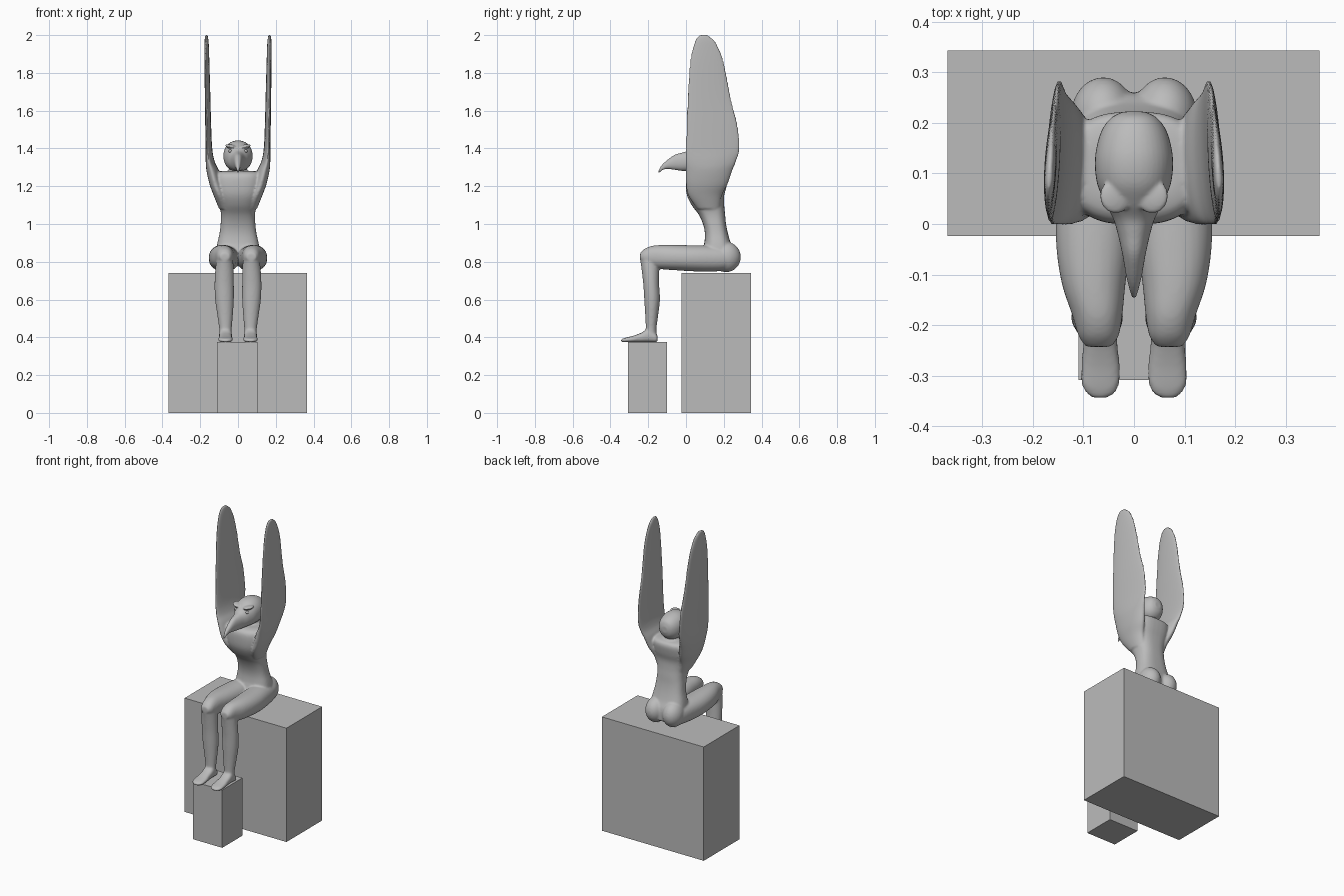
import bpy, bmesh, math
from mathutils import Vector, Matrix

stone = bpy.data.materials.new("grey stone")
stone.diffuse_color = (0.5, 0.5, 0.5, 1)


def spread(rows, n=5):
    """Catmull-Rom interpolation between section rows."""
    out = []
    for i in range(len(rows) - 1):
        a, b, c, d = (rows[max(0, min(len(rows) - 1, i + k))] for k in (-1, 0, 1, 2))
        for s in range(n):
            t = s / n
            out.append([0.5 * (2 * q + (r - p) * t + (2 * p - 5 * q + 4 * r - u) * t * t
                               + (3 * q - p - 3 * r + u) * t ** 3)
                        for p, q, r, u in zip(a, b, c, d)])
    return out + [list(rows[-1])]


def loft(bm, rows, axis="z", power=2.0, side=1, shear=0.0, sides=40):
    """Rows are (position, x0, x1, v0, v1): rounded sections along z or y."""
    rings = []
    for p, x0, x1, v0, v1 in spread(rows):
        ring = []
        for k in range(sides):
            a = 2 * math.pi * k / sides
            c, s = math.cos(a), math.sin(a)
            u = math.copysign(abs(c) ** (2 / power), c)
            w = math.copysign(abs(s) ** (2 / power), s)
            x = (x0 + x1) / 2 + u * (x1 - x0) / 2 + shear * w * (v1 - v0) / 2
            v = (v0 + v1) / 2 + w * (v1 - v0) / 2
            ring.append(bm.verts.new((side * x, v, p) if axis == "z" else (side * x, p, v)))
        rings.append(ring)
    faces = [bm.faces.new(rings[0]), bm.faces.new(rings[-1])]
    for r, q in zip(rings, rings[1:]):
        for k in range(sides):
            j = (k + 1) % sides
            faces.append(bm.faces.new((r[k], r[j], q[j], q[k])))
    bmesh.ops.recalc_face_normals(bm, faces=faces)


def ball(bm, centre, radii, turn=0.0):
    m = (Matrix.Translation(centre) @ Matrix.Rotation(turn, 4, "Y")
         @ Matrix.Diagonal(Vector((*radii, 1))))
    bmesh.ops.create_uvsphere(bm, u_segments=32, v_segments=20, radius=1, matrix=m)


def finish(bm, name, voxel=None, smooth=True, rounds=4):
    me = bpy.data.meshes.new(name)
    bm.to_mesh(me)
    bm.free()
    me.materials.append(stone)
    for p in me.polygons:
        p.use_smooth = smooth
    ob = bpy.data.objects.new(name, me)
    bpy.context.collection.objects.link(ob)
    if voxel:
        r = ob.modifiers.new("merge", "REMESH")
        r.mode = "VOXEL"
        r.voxel_size = voxel
        r.use_smooth_shade = True
        s = ob.modifiers.new("soften", "SMOOTH")
        s.factor = 0.5
        s.iterations = rounds
    return ob


def block(name, x0, x1, y0, y1, z1):
    bm = bmesh.new()
    m = (Matrix.Translation(((x0 + x1) / 2, (y0 + y1) / 2, z1 / 2))
         @ Matrix.Diagonal((x1 - x0, y1 - y0, z1, 1)))
    bmesh.ops.create_cube(bm, size=1, matrix=m)
    finish(bm, name, smooth=False)


# Seat and footrest
block("seat_block", -0.368, 0.366, -0.024, 0.343, 0.741)
block("foot_block", -0.11, 0.102, -0.308, -0.1, 0.376)

# Body: torso, neck, legs and wings fused into one smooth skin
body = bmesh.new()
torso = [(0.78, .115, .09, .26), (0.85, .116, .085, .257), (0.90, .109, .097, .237),
         (0.95, .098, .10, .222), (1.0, .092, .09, .212), (1.05, .09, .067, .207),
         (1.1, .098, .03, .202), (1.15, .115, .006, .202), (1.2, .128, -.001, .215),
         (1.25, .13, .002, .222), (1.272, .12, .02, .21), (1.28, .09, .05, .18)]
loft(body, [(z, -w, w, a, b) for z, w, a, b in torso], power=2.7)
loft(body, [(1.22, -.05, .05, .07, .2), (1.28, -.048, .048, .08, .19),
            (1.36, -.048, .048, .08, .18)])

thigh = [(.25, .03, .10, .78, .85), (.21, .0, .125, .755, .875), (.12, -.005, .143, .748, .885),
         (.03, .0, .154, .75, .887), (-.05, .008, .153, .755, .889), (-.12, .017, .142, .76, .889),
         (-.18, .023, .122, .768, .884), (-.22, .03, .11, .785, .868), (-.243, .045, .095, .81, .845)]
shin = [(.875, .045, .095, -.205, -.165), (.855, .032, .106, -.235, -.145),
        (.82, .027, .113, -.243, -.14), (.76, .023, .12, -.235, -.142),
        (.68, .022, .124, -.226, -.142), (.6, .022, .121, -.221, -.138),
        (.52, .027, .11, -.216, -.147), (.45, .033, .1, -.213, -.156),
        (.41, .034, .099, -.216, -.155), (.385, .036, .097, -.21, -.16)]
foot = [(-.15, .05, .085, .378, .405), (-.16, .035, .1, .374, .42), (-.2, .032, .1, .374, .445),
        (-.235, .033, .1, .374, .425), (-.28, .028, .104, .374, .408),
        (-.32, .03, .103, .374, .398), (-.338, .042, .09, .375, .392), (-.344, .055, .08, .377, .388)]
wing = [(1.08, .04, .10, .06, .18), (1.15, .06, .128, .012, .19), (1.21, .08, .15, .0, .22),
        (1.28, .10, .166, -.002, .245), (1.33, .124, .17, -.002, .265),
        (1.40, .138, .17, -.002, .285), (1.53, .144, .172, .001, .273),
        (1.66, .147, .174, .007, .24), (1.85, .152, .177, .02, .203),
        (1.95, .155, .177, .04, .165), (1.99, .159, .175, .06, .13), (2.003, .163, .172, .08, .11)]
for side in (-1, 1):
    loft(body, thigh, "y", 2.2, side)
    loft(body, shin, "z", 2.0, side)
    loft(body, foot, "y", 2.6, side)
    loft(body, wing, "z", 2.0, side, shear=-0.05)
    ball(body, (side * .061, .212, .825), (.064, .078, .08))  # buttock
finish(body, "winged_body", 0.006, rounds=5)

# Bird head: skull and hooked beak with brow ridges
head = bmesh.new()
skull = [(.222, .02, 1.34, 1.38), (.21, .045, 1.31, 1.41), (.18, .066, 1.285, 1.43),
         (.13, .077, 1.278, 1.442), (.08, .073, 1.278, 1.436), (.04, .056, 1.28, 1.412),
         (.01, .041, 1.28, 1.388), (-.02, .032, 1.281, 1.378), (-.06, .023, 1.287, 1.366),
         (-.10, .016, 1.291, 1.338), (-.125, .01, 1.285, 1.315), (-.14, .006, 1.272, 1.295),
         (-.147, .003, 1.268, 1.277)]
loft(head, [(y, -w, w, a, b) for y, w, a, b in skull], "y", 2.15)
for side in (-1, 1):
    ball(head, (side * .036, .055, 1.41), (.032, .034, .011), -side * 0.2)
finish(head, "bird_head", 0.004, rounds=3)

# Eyes
for side, tag in ((-1, "left"), (1, "right")):
    eye = bmesh.new()
    ball(eye, (side * .042, .034, 1.386), (.009, .009, .008))
    finish(eye, tag + "_eye")
